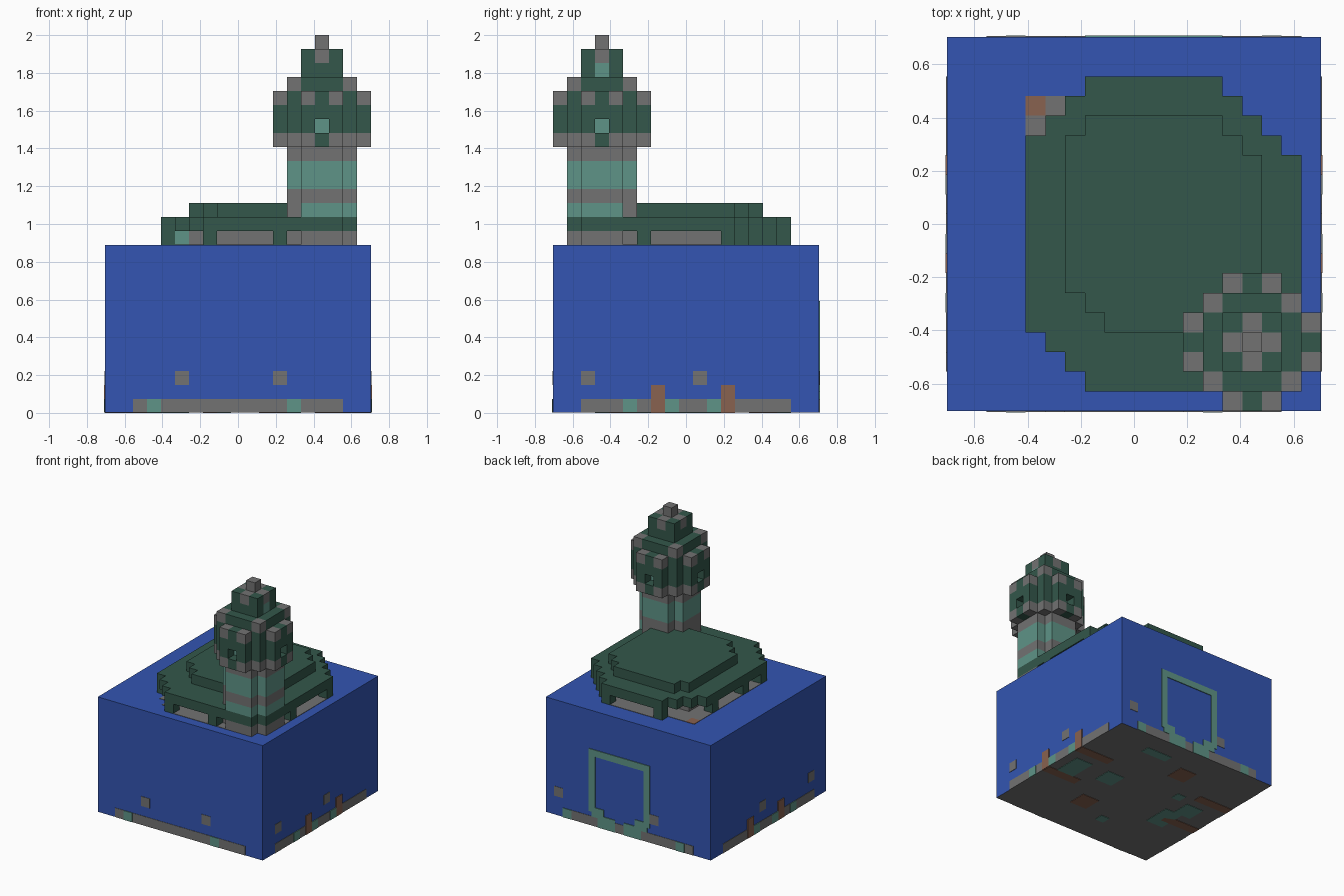
import bpy
import bmesh

cube = bpy.data.objects.get("Cube")
if cube:
    bpy.data.objects.remove(cube, do_unlink=True)

U = 2 / 27          # size of one block
HALF = 9.5          # half the base width, in blocks
EPS = 0.04          # plate thickness, in blocks

MATS = []


def material(name, rgb):
    m = bpy.data.materials.new(name)
    m.use_nodes = True
    m.diffuse_color = (*rgb, 1)
    m.node_tree.nodes["Principled BSDF"].inputs["Base Color"].default_value = (*rgb, 1)
    MATS.append(m)
    return len(MATS) - 1


BLUE = material("water blue", (0.033, 0.091, 0.445))
GREEN = material("dark green", (0.033, 0.095, 0.069))
GREY = material("stone grey", (0.17, 0.17, 0.17))
TEAL = material("pale teal", (0.114, 0.296, 0.242))
RUST = material("rust brown", (0.246, 0.122, 0.08))


def finish(name, bm):
    mesh = bpy.data.meshes.new(name)
    bm.normal_update()
    bm.to_mesh(mesh)
    bm.free()
    for m in MATS:
        mesh.materials.append(m)
    obj = bpy.data.objects.new(name, mesh)
    bpy.context.collection.objects.link(obj)
    return obj


def place(i, j, k):
    return ((i - HALF) * U, (j - HALF) * U, k * U)


def add_box(bm, lo, hi, mat):
    """Box between two corners given in blocks."""
    geo = bmesh.ops.create_cube(bm, size=1)
    for v in geo["verts"]:
        v.co = place(*[a + (c + 0.5) * (b - a) for a, b, c in zip(lo, hi, v.co)])
    for f in {f for v in geo["verts"] for f in v.link_faces}:
        f.material_index = mat


def fill(cells, xs, ys, zs, mat):
    for i in range(*xs):
        for j in range(*ys):
            for k in range(*zs):
                cells[i, j, k] = mat


def build_blocks(name, cells):
    """Outer skin of a set of coloured blocks."""
    bm = bmesh.new()
    verts = {}
    for cell, mat in cells.items():
        for axis in range(3):
            for side in (0, 1):
                near = list(cell)
                near[axis] += 2 * side - 1
                if tuple(near) in cells:
                    continue
                ring = []
                for a, b in ((0, 0), (1, 0), (1, 1), (0, 1)):
                    p = list(cell)
                    p[axis] += side
                    p[(axis + 1) % 3] += a
                    p[(axis + 2) % 3] += b
                    p = tuple(p)
                    if p not in verts:
                        verts[p] = bm.verts.new(place(*p))
                    ring.append(verts[p])
                face = bm.faces.new(ring if side else ring[::-1])
                face.material_index = mat
    return finish(name, bm)


# Water block with a stone underside
bm = bmesh.new()
add_box(bm, (0, 0, EPS), (19, 19, 12), BLUE)
bm.normal_update()
for f in bm.faces:
    if f.normal.z < -0.5:
        f.material_index = GREY
finish("water_block", bm)


# Painted patches on the sides of the water block
def side_plates(name, side, patches):
    bm = bmesh.new()
    for a0, a1, z0, z1, mat in patches:
        t = EPS if mat == GREY else 2 * EPS
        lo, hi = {"front": ((a0, -t, z0), (a1, 0, z1)),
                  "back": ((a0, 19, z0), (a1, 19 + t, z1)),
                  "right": ((19, a0, z0), (19 + t, a1, z1)),
                  "left": ((-t, a0, z0), (0, a1, z1))}[side]
        add_box(bm, lo, hi, mat)
    finish(name, bm)


BAND = (2, 17, EPS, 1, GREY)


def spot(a, k, mat):
    return (a, a + 1, max(k, EPS), k + 1, mat)


side_plates("front_sea_bed", "front",
            [BAND, spot(3, 0, TEAL), spot(13, 0, TEAL), spot(5, 2, GREY), spot(12, 2, GREY)])
for side in ("left", "right"):
    side_plates(side + "_sea_bed", side,
                [BAND] + [spot(j, 0, TEAL) for j in (5, 8, 11)]
                + [spot(j, 2, GREY) for j in (2, 10)]
                + [(j, j + 1, EPS, 2, RUST) for j in (7, 12)])
side_plates("back_arch", "back",
            [BAND, spot(3, 0, TEAL), spot(16, 0, TEAL), spot(6, 2, GREY), spot(17, 2, GREY),
             (7, 14, 7.3, 8, TEAL), (7, 7.7, 1.5, 7.3, TEAL), (13.3, 14, 1.5, 7.3, TEAL),
             (7.3, 8.7, 1, 2, TEAL), (12.3, 13.7, 1, 2, TEAL),
             (8, 10, EPS, 1.3, TEAL), (11, 13, EPS, 1.3, TEAL)])

# Painted patches on the underside
bm = bmesh.new()
for j in (7, 12):
    for i in (0, 15):
        add_box(bm, (i, j, 0), (i + 4, j + 1, EPS), RUST)
for i, j, w, d, mat in ((11, 4, 2, 2, RUST), (7, 14, 2, 2, RUST), (12, 9, 2, 2, TEAL),
                        (16, 8, 2, 3, TEAL), (3, 6, 2, 3, TEAL), (2, 9, 2, 2, TEAL),
                        (11, 16, 3, 1, TEAL), (8, 3, 1, 1, TEAL), (5, 11, 1, 1, TEAL)):
    add_box(bm, (i, j, 0), (i + w, j + d, EPS), mat)
finish("underside_patches", bm)

# Roof outlines: row -> span across
roof_rows = {16: (7, 14), 15: (6, 15), 14: (5, 16), 13: (4, 17),
             3: (5, 18), 2: (6, 18), 1: (7, 17)}
roof_rows.update({j: (4, 18) for j in range(4, 13)})
cap_rows = {14: (7, 14), 13: (6, 15), 5: (7, 16), 4: (8, 16)}
cap_rows.update({j: (6, 16) for j in range(6, 13)})

# Stepped roof on short legs
roof = {}
for rows, k in ((roof_rows, 13), (cap_rows, 14)):
    for j, span in rows.items():
        fill(roof, span, (j, j + 1), (k, k + 1), GREEN)
for i, j in ((4, 4), (7, 1), (12, 1), (4, 7), (4, 12), (7, 16), (13, 16),
             (17, 6), (17, 12), (16, 13), (15, 14), (14, 15)):
    roof[i, j, 12] = GREEN
build_blocks("stepped_roof", roof)

# Stone floor and core under the roof
bm = bmesh.new()
for j, (a, b) in roof_rows.items():
    add_box(bm, (a, j, 12), (b, j + 1, 12 + EPS), GREY)
for i, j, mat in ((4, 14, GREY), (5, 15, GREY), (4, 15, RUST)):
    add_box(bm, (i, j, 12), (i + 1, j + 1, 12 + EPS), mat)
finish("stone_floor", bm)
core = {}
fill(core, (6, 16), (4, 14), (12, 13), GREY)
core[5, 4, 12] = TEAL
build_blocks("stone_core", core)


# Round-ish tower shapes, centred on the tower axis
CX, CY = 15, 3


def disc(cells, r, cut, zs, mat):
    for x in range(-r, r + 1):
        for y in range(-r, r + 1):
            if abs(x) + abs(y) <= 2 * r - cut:
                fill(cells, (CX + x, CX + x + 1), (CY + y, CY + y + 1), zs, mat)


# Striped tower shaft
shaft = {}
for k0, k1, mat in ((12, 13, GREY), (13, 15, TEAL), (15, 16, GREY), (16, 18, TEAL), (18, 19, GREY)):
    disc(shaft, 2, 1, (k0, k1), mat)
fill(shaft, (14, 17), (5, 6), (12, 16), GREY)
fill(shaft, (13, 14), (2, 5), (14, 15), GREY)
build_blocks("tower_shaft", shaft)

# Lantern head with recessed windows and stone studs
head = {}
disc(head, 3, 2, (19, 20), GREY)
disc(head, 3, 2, (20, 23), GREEN)
for dx, dy in ((1, 0), (-1, 0), (0, 1), (0, -1)):
    del head[CX + 3 * dx, CY + 3 * dy, 20]
    head[CX + 2 * dx, CY + 2 * dy, 20] = TEAL
    head[CX + 3 * dx, CY + 3 * dy, 19] = GREEN
    for s in (-1, 1):
        head[CX + 3 * dx + s * dy, CY + 3 * dy + s * dx, 22] = GREY
disc(head, 2, 0, (23, 24), GREEN)
for x in (-2, 2):
    for y in (-2, 2):
        head[CX + x, CY + y, 23] = GREY
build_blocks("lantern_head", head)

# Spire on top
spire = {}
disc(spire, 1, 0, (24, 26), GREEN)
disc(spire, 1, 1, (25, 26), GREY)
spire[CX + 1, CY, 24] = TEAL
spire[CX, CY, 26] = GREY
build_blocks("spire", spire)
